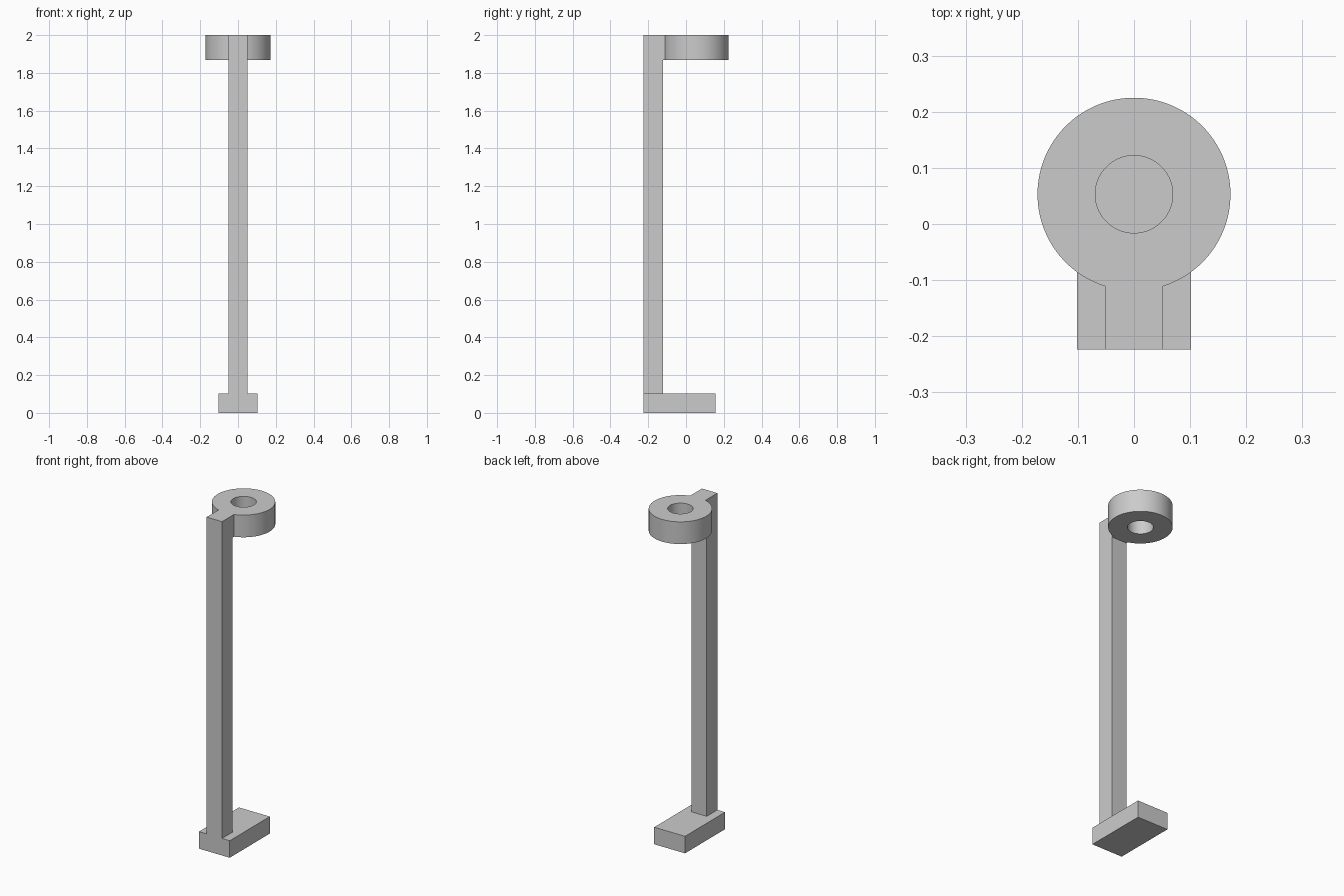
import bpy
import bmesh
from math import asin, cos, sin, pi, tau

cube = bpy.data.objects.get("Cube")
if cube:
    bpy.data.objects.remove(cube, do_unlink=True)

grey = bpy.data.materials.new("plain grey")
grey.use_nodes = True
grey.diffuse_color = (0.6, 0.6, 0.6, 1)
grey.node_tree.nodes["Principled BSDF"].inputs["Base Color"].default_value = (0.6, 0.6, 0.6, 1)

FRONT = -0.224        # shared front plane
POST_HALF = 0.051     # half width of post and neck
TOP, RING_BOTTOM, BASE_TOP = 2.0, 1.867, 0.102


def add_object(name, bm):
    mesh = bpy.data.meshes.new(name)
    bm.to_mesh(mesh)
    bm.free()
    mesh.materials.append(grey)
    obj = bpy.data.objects.new(name, mesh)
    bpy.context.collection.objects.link(obj)
    return obj


def box(name, half_width, back, bottom, top):
    bm = bmesh.new()
    bmesh.ops.create_cube(bm, size=1)
    size = (2 * half_width, back - FRONT, top - bottom)
    bmesh.ops.scale(bm, vec=size, verts=bm.verts)
    bmesh.ops.translate(bm, vec=(0, (FRONT + back) / 2, (bottom + top) / 2), verts=bm.verts)
    return add_object(name, bm)


# Foot and upright
box("base", 0.102, 0.155, 0, BASE_TOP)
box("post", POST_HALF, -0.123, BASE_TOP, RING_BOTTOM)

# Ring joined to the post by a neck, drawn as a flat keyhole outline
center_y, outer, inner = 0.053, 0.172, 0.069
half_angle = asin(POST_HALF / outer)
neck_steps, arc_steps = 8, 88
angles = [-pi / 2 - half_angle + 2 * half_angle * i / neck_steps for i in range(neck_steps)]
angles += [-pi / 2 + half_angle + (tau - 2 * half_angle) * i / arc_steps for i in range(arc_steps)]

bm = bmesh.new()
rims = [[bm.verts.new((r * cos(a), center_y + r * sin(a), TOP)) for a in angles]
        for r in (inner, outer)]
count = len(angles)
for i in range(count):
    j = (i + 1) % count
    bm.faces.new((rims[0][i], rims[1][i], rims[1][j], rims[0][j]))
corners = [bm.verts.new((s * POST_HALF, FRONT, TOP)) for s in (-1, 1)]
bm.faces.new(corners + rims[1][neck_steps::-1])
bmesh.ops.recalc_face_normals(bm, faces=bm.faces)
if sum(f.normal.z for f in bm.faces) < 0:
    bmesh.ops.reverse_faces(bm, faces=bm.faces)
ring = add_object("top_ring", bm)

# Thicken downward and smooth the round walls
solid = ring.modifiers.new("thickness", "SOLIDIFY")
solid.thickness = TOP - RING_BOTTOM
solid.offset = -1
bpy.ops.object.select_all(action="DESELECT")
ring.select_set(True)
bpy.context.view_layer.objects.active = ring
bpy.ops.object.modifier_apply(modifier=solid.name)
bpy.ops.object.shade_smooth_by_angle()
